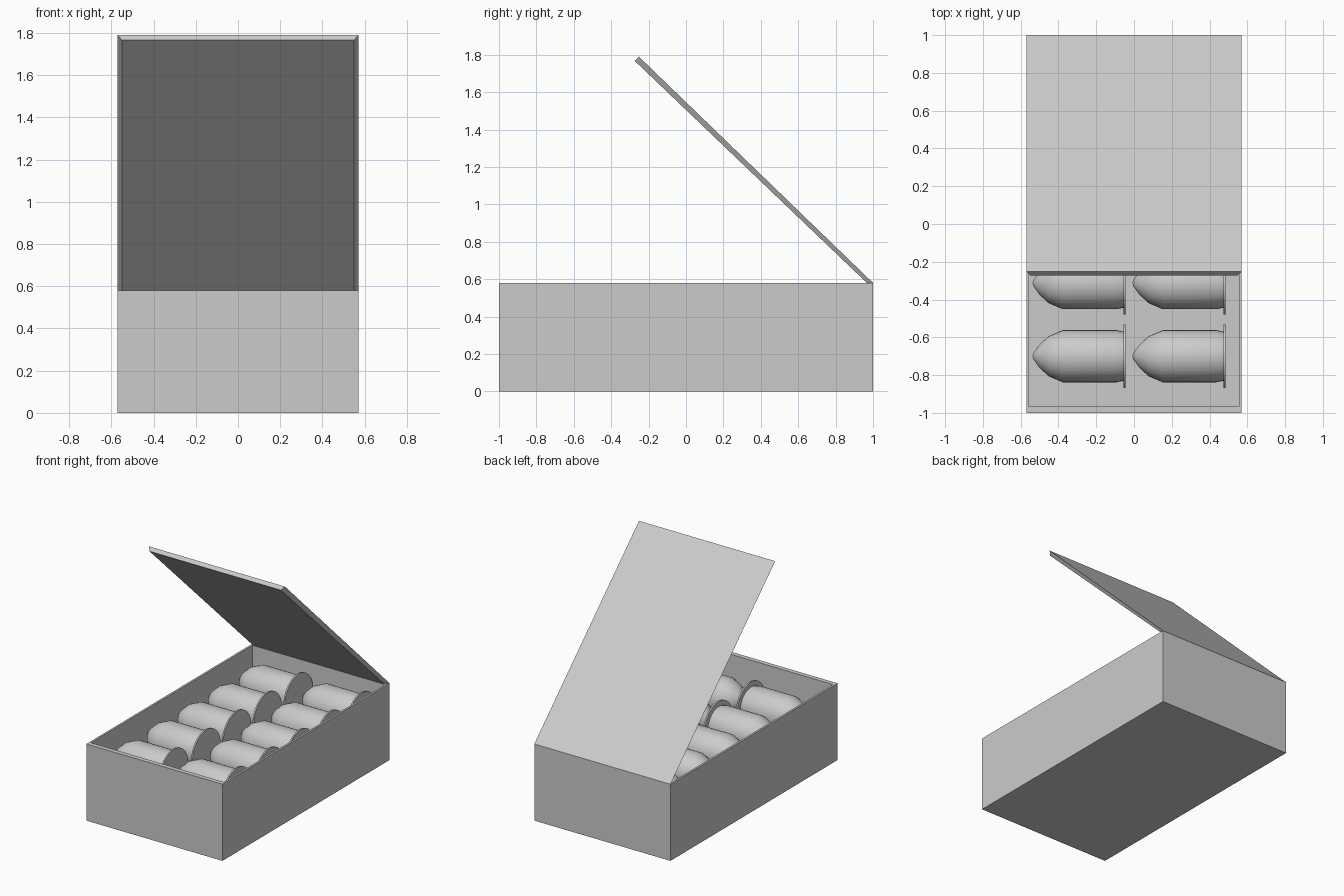
import bpy, bmesh, math

if "Cube" in bpy.data.objects:
    bpy.data.objects.remove(bpy.data.objects["Cube"])

W, D, H = 0.57, 1.0, 0.58


def make(name, bm):
    bmesh.ops.recalc_face_normals(bm, faces=bm.faces[:])
    mesh = bpy.data.meshes.new(name)
    bm.to_mesh(mesh)
    bm.free()
    ob = bpy.data.objects.new(name, mesh)
    bpy.context.collection.objects.link(ob)
    return ob


# open box: top face inset and sunk to form the tray
bm = bmesh.new()
bmesh.ops.create_cube(bm, size=2)
for v in bm.verts:
    v.co = (v.co.x * W, v.co.y * D, H if v.co.z > 0 else 0)
top = max(bm.faces, key=lambda f: f.calc_center_median().z)
for scale_x, scale_y, z in ((0.555 / W, 0.965 / D, H), (1, 1, 0.23)):
    top = bmesh.ops.extrude_discrete_faces(bm, faces=[top])["faces"][0]
    for v in top.verts:
        v.co = (v.co.x * scale_x, v.co.y * scale_y, z)
make("box_tray", bm)

# raised lid: thin slab hinged at the back, underside a little narrower
bm = bmesh.new()
section = [(W, 1.0, H), (W, -0.252, 1.79), (0.55, -0.273, 1.766), (0.55, 0.967, H)]
left = [bm.verts.new((-x, y, z)) for x, y, z in section]
right = [bm.verts.new(p) for p in section]
bm.faces.new(left)
bm.faces.new(right[::-1])
for i in range(4):
    j = (i + 1) % 4
    bm.faces.new((left[i], right[i], right[j], left[j]))
make("box_lid", bm)

# cartridge: lathed profile (distance from tip, radius) around the x axis
PROFILE = [(0, 0), (0.004, 0.016), (0.037, 0.062), (0.085, 0.106), (0.16, 0.138),
           (0.445, 0.138), (0.482, 0.13), (0.482, 0.167), (0.493, 0.167), (0.493, 0)]
bm = bmesh.new()
verts = [bm.verts.new((x, 0, r)) for x, r in PROFILE]
edges = [bm.edges.new(pair) for pair in zip(verts, verts[1:])]
bmesh.ops.spin(bm, geom=verts + edges, cent=(0, 0, 0), axis=(1, 0, 0),
               angle=math.tau, steps=32)
bmesh.ops.remove_doubles(bm, verts=bm.verts[:], dist=1e-4)
cartridge = make("cartridge", bm)
bpy.context.view_layer.objects.active = cartridge
cartridge.select_set(True)
bpy.ops.object.shade_smooth_by_angle(angle=math.radians(30))

# two columns of five cartridges
spots = [(x, y, 0.4) for x in (-0.537, -0.008)
         for y in (-0.70, -0.313, 0.055, 0.42, 0.79)]
cartridge.location = spots[0]
for i, spot in enumerate(spots[1:], 2):
    copy = cartridge.copy()
    copy.name = f"cartridge_{i}"
    copy.location = spot
    bpy.context.collection.objects.link(copy)
